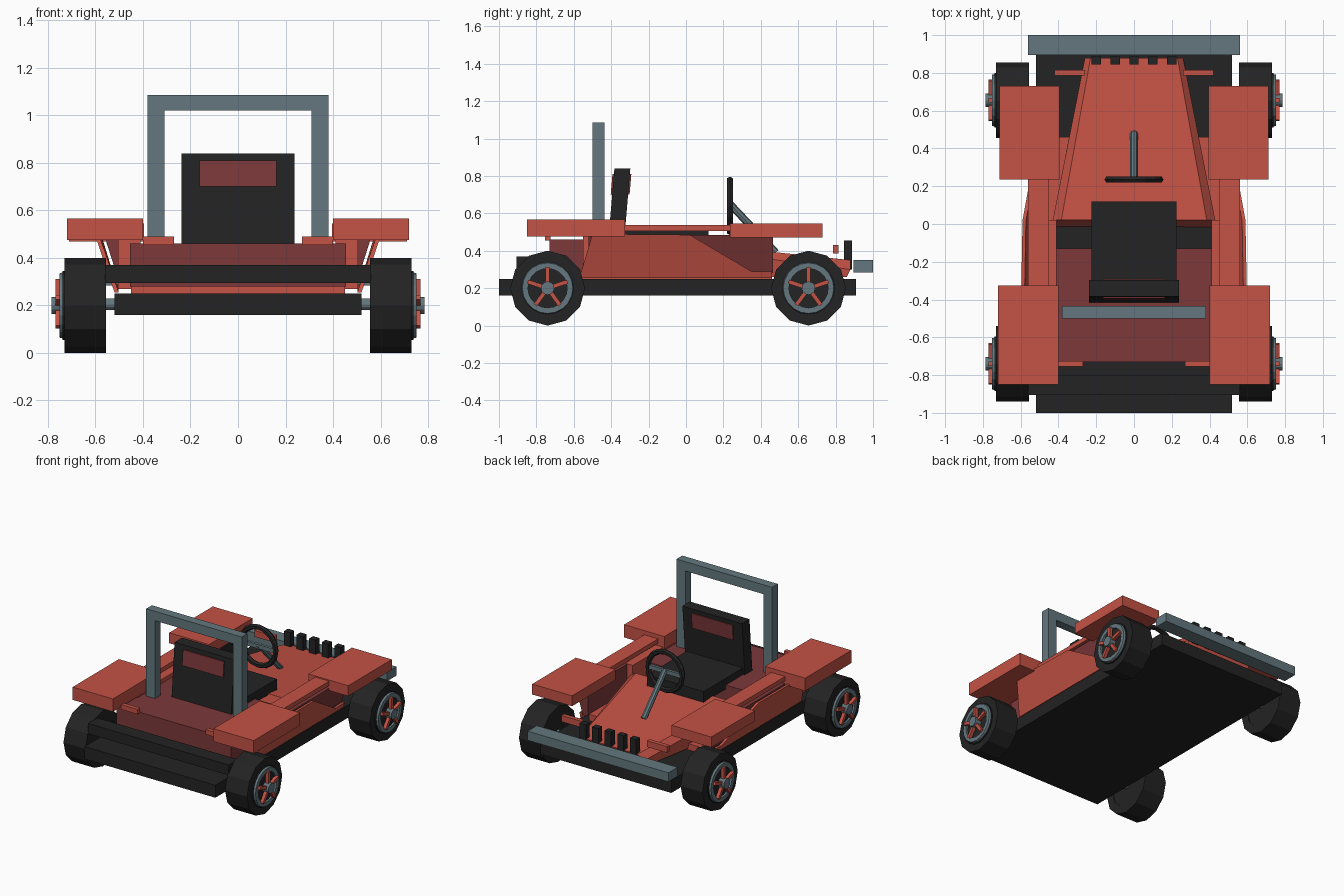
import bpy, bmesh, math
from mathutils import Vector, Matrix

if "Cube" in bpy.data.objects:
    bpy.data.objects.remove(bpy.data.objects["Cube"])


def material(name, rgb):
    m = bpy.data.materials.new(name)
    m.diffuse_color = (*rgb, 1)
    m.use_nodes = True
    m.node_tree.nodes["Principled BSDF"].inputs["Base Color"].default_value = m.diffuse_color
    return m


RED = material("red paint", (0.56, 0.085, 0.06))
MAROON = material("maroon trim", (0.205, 0.04, 0.042))
GREY = material("steel grey", (0.125, 0.185, 0.21))
BLACK = material("black rubber", (0.017, 0.017, 0.017))


def finish(name, bm, mat):
    bmesh.ops.recalc_face_normals(bm, faces=bm.faces[:])
    me = bpy.data.meshes.new(name)
    bm.to_mesh(me)
    bm.free()
    me.materials.append(mat)
    ob = bpy.data.objects.new(name, me)
    bpy.context.collection.objects.link(ob)
    return ob


def loft(name, mat, loops):
    """Closed solid through matching loops of points."""
    bm = bmesh.new()
    rings = [[bm.verts.new(p) for p in lp] for lp in loops]
    n = len(rings[0])
    for a, b in zip(rings, rings[1:]):
        for i in range(n):
            j = (i + 1) % n
            bm.faces.new((a[i], a[j], b[j], b[i]))
    bm.faces.new(rings[0])
    bm.faces.new(rings[-1])
    return finish(name, bm, mat)


def box(name, mat, x, y, z):
    return loft(name, mat, [[(x[0], y[0], h), (x[1], y[0], h), (x[1], y[1], h), (x[0], y[1], h)] for h in z])


def rod(name, mat, a, b, r, n=12, turn=0.0):
    """Cylinder between two points."""
    a, b = Vector(a), Vector(b)
    d = b - a
    bm = bmesh.new()
    bmesh.ops.create_cone(bm, cap_ends=True, segments=n, radius1=r, radius2=r, depth=d.length)
    rot = d.to_track_quat('Z', 'Y').to_matrix().to_4x4() @ Matrix.Rotation(turn, 4, 'Z')
    bm.transform(Matrix.Translation((a + b) / 2) @ rot)
    return finish(name, bm, mat)


def ring(name, mat, profile, n, centre, axis):
    """Closed (radius, offset) profile spun round the x or y axis."""
    bm = bmesh.new()
    rows = []
    for i in range(n):
        t = 2 * math.pi * i / n
        row = []
        for r, o in profile:
            p = (o, r * math.sin(t), r * math.cos(t)) if axis == 'x' else (r * math.sin(t), o, r * math.cos(t))
            row.append(bm.verts.new(Vector(p) + Vector(centre)))
        rows.append(row)
    k = len(profile)
    for i in range(n):
        a, b = rows[i], rows[(i + 1) % n]
        for j in range(k):
            bm.faces.new((a[j], a[(j + 1) % k], b[(j + 1) % k], b[j]))
    return finish(name, bm, mat)


# Chassis and bumpers
box("chassis", BLACK, (-.52, .52), (-1, .91), (.16, .25))
box("floor_base", RED, (-.45, .45), (-.72, .46), (.25, .295))
box("rear_bumper", BLACK, (-.56, .56), (-.905, -.8), (.295, .37))
box("front_bumper", GREY, (-.56, .56), (.895, 1), (.285, .35))

# Rear deck
box("rear_deck", MAROON, (-.455, .455), (-.73, -.13), (.28, .46))
box("footwell", BLACK, (-.42, .42), (-.14, .02), (.25, .31))

# Hood with bevelled, tapering sides
loft("hood", RED, [
    [(-.43, -.03, .26), (.43, -.03, .26), (.43, .02, .41), (.385, .02, .44), (-.385, .02, .44), (-.43, .02, .41)],
    [(-.265, .86, .26), (.265, .86, .26), (.26, .88, .30), (.23, .88, .35), (-.23, .88, .35), (-.26, .88, .30)]])

# Grille bars
for i in range(5):
    x = (i - 2) * .1
    box("grille_bar", BLACK, (x - .025, x + .025), (.845, .888), (.30, .455))

# Seat
box("seat_cushion", BLACK, (-.225, .225), (-.33, .12), (.43, .508))


def lean(z):
    return -.415 + (z - .46) * .085


loft("seat_back", BLACK, [
    [(-.237, lean(z), z), (.237, lean(z), z), (.237, lean(z) + .085, z), (-.237, lean(z) + .085, z)]
    for z in (.46, .84)])
loft("seat_badge_panel", MAROON, [
    [(-.163, lean(z) - .008, z), (.163, lean(z) - .008, z), (.163, lean(z) + .093, z), (-.163, lean(z) + .093, z)]
    for z in (.70, .81)])

# Roll bar
box("roll_bar_top", GREY, (-.38, .38), (-.5, -.435), (1.02, 1.087))

# Steering wheel and column
ring("steering_wheel", BLACK, [(.137 + .019 * math.cos(t), .019 * math.sin(t))
     for t in (i * math.pi / 3 for i in range(6))], 16, (0, .235, .64), 'y')
box("steering_spoke", GREY, (-.13, .13), (.225, .245), (.625, .655))
rod("steering_column", GREY, (0, .235, .65), (0, .48, .39), .02, 8)

for s in (-1, 1):
    def side(a, b):
        return tuple(sorted((s * a, s * b)))

    # Fenders, rails, lamps and roll bar posts
    box("rear_fender", RED, side(.40, .72), (-.85, -.325), (.475, .567))
    box("front_fender", RED, side(.395, .712), (.235, .73), (.47, .545))
    box("side_rail", RED, side(.45, .56), (-.325, .235), (.505, .537))
    box("rear_lamp_tab", RED, side(.27, .40), (-.755, -.725), (.455, .49))
    box("front_lamp_tab", RED, side(.26, .42), (.785, .815), (.385, .43))
    box("roll_bar_post", GREY, side(.31, .38), (-.5, -.435), (.46, 1.02))

    # Side pod: inner wall, filler and slanted outer panel
    box("pod_inner_wall", RED, side(.41, .505), (-.55, .02), (.27, .488))
    loft("pod_filler", MAROON, [
        [(s * .455, y, .28), (s * .495, y, .28), (s * .56, y, .485), (s * .455, y, .485)]
        for y in (-.52, .465)])
    outline = [(.52, -.57, .255), (.60, -.5, .49), (.59, .02, .485),
               (.53, .35, .29), (.525, .46, .29), (.52, .46, .255)]
    loft("pod_outer_panel", RED, [[(s * (x - d), y, z) for x, y, z in outline] for d in (0, .018)])

    # Wheels
    for y in (-.74, .655):
        c = (0, y, .2)
        rod("axle", GREY, (s * .45, y, .205), (s * .56, y, .205), .025)
        ring("tire", BLACK, [(.2, s * .555), (.2, s * .73), (.14, s * .73), (.14, s * .555)], 12, c, 'x')
        rod("wheel_disc", BLACK, (s * .56, y, .2), (s * .738, y, .2), .145, 20)
        ring("rim", GREY, [(.105, s * .735), (.14, s * .735), (.135, s * .752), (.105, s * .752)], 20, c, 'x')
        rod("hub", GREY, (s * .73, y, .2), (s * .785, y, .2), .036, 12)
        for k in range(5):
            t = 2 * math.pi * k / 5
            u = Vector((0, math.sin(t), math.cos(t)))
            w = Vector((0, math.cos(t), -math.sin(t))) * .011
            loops = []
            for r in (.025, .112):
                p = Vector((s * .745, y, .2)) + u * r
                o = Vector((s * .024, 0, 0))
                loops.append([p - w, p + w, p + w + o, p - w + o])
            loft("spoke", RED, loops)
